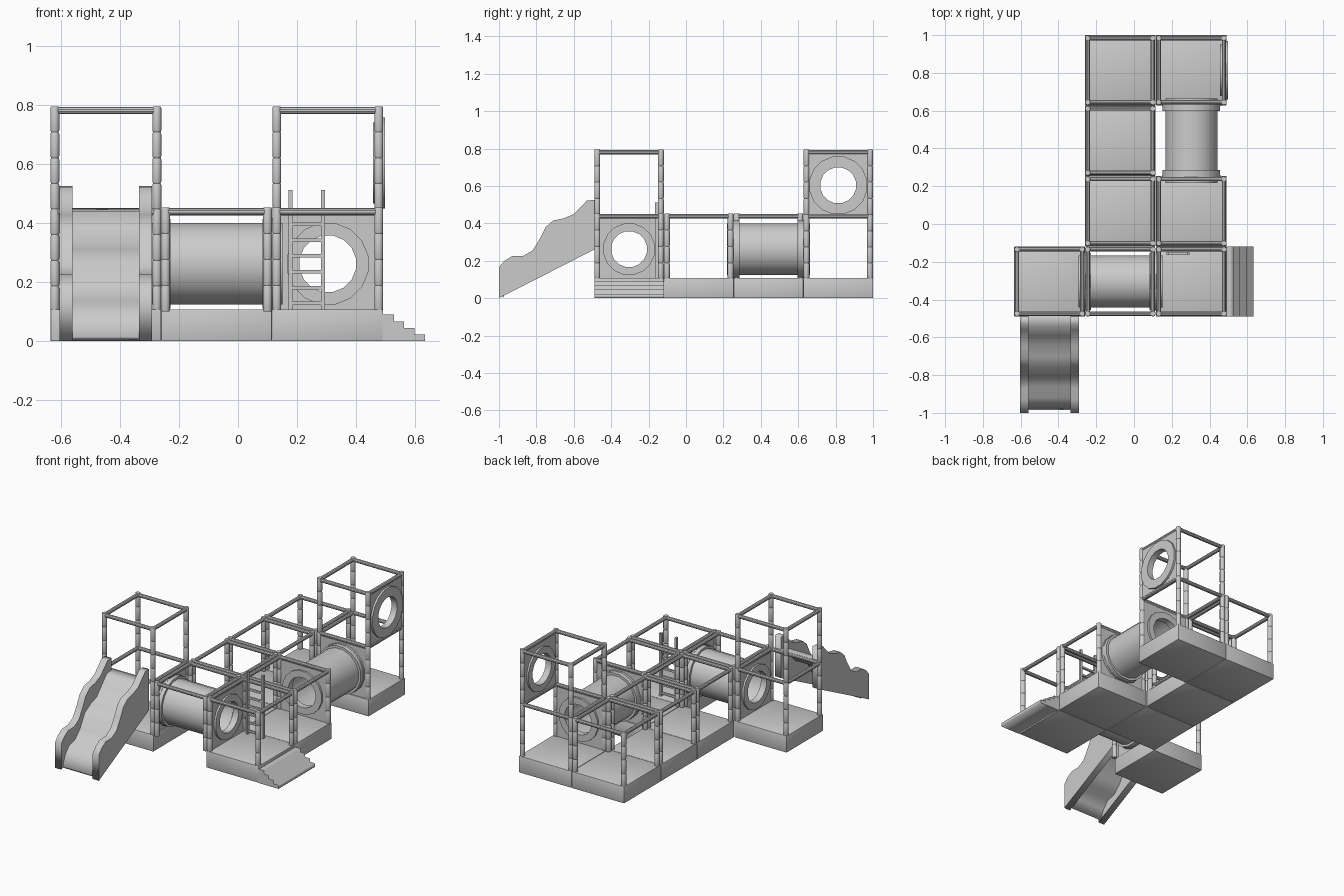
import bpy, bmesh
from math import pi, cos, sin, radians
from mathutils import Matrix, Vector

if "Cube" in bpy.data.objects:
    bpy.data.objects.remove(bpy.data.objects["Cube"])

COL = {'a': -0.447, 'b': -0.0725, 'c': 0.3035}      # cell centres in x
ROW = [-0.3045, 0.068, 0.441, 0.814]                # cell centres in y
HX, HY = 0.1725, 0.170                              # post offsets from cell centre
PAD_TOP, LOW, HIGH = 0.108, 0.452, 0.794


def finish(name, me, mat, smooth=True):
    ob = bpy.data.objects.new(name, me)
    ob.matrix_world = mat
    bpy.context.collection.objects.link(ob)
    if smooth:
        bpy.ops.object.select_all(action='DESELECT')
        ob.select_set(True)
        bpy.context.view_layer.objects.active = ob
        bpy.ops.object.shade_smooth_by_angle(angle=radians(35))
    return ob


def frame(n, loc):
    """Matrix whose local z is n, local y is world up."""
    n = Vector(n)
    y = Vector((0, 0, 1))
    m = Matrix((y.cross(n), y, n)).transposed().to_4x4()
    return Matrix.Translation(loc) @ m


def lathe(name, prof, segs, mat, caps=True):
    """Revolve (radius, height) points around local z."""
    bm = bmesh.new()
    rings = [[bm.verts.new((r * cos(2 * pi * (i + .5) / segs), r * sin(2 * pi * (i + .5) / segs), z))
              for i in range(segs)] for r, z in prof]
    for a, b in zip(rings, rings[1:]):
        for i in range(segs):
            j = (i + 1) % segs
            bm.faces.new((a[i], a[j], b[j], b[i]))
    if caps:
        bm.faces.new(rings[0][::-1])
        bm.faces.new(rings[-1])
    me = bpy.data.meshes.new(name)
    bm.to_mesh(me)
    bm.free()
    return finish(name, me, mat)


def box(name, lo, hi, bevel=0):
    bm = bmesh.new()
    bmesh.ops.create_cube(bm, size=1)
    lo, hi = Vector(lo), Vector(hi)
    bmesh.ops.scale(bm, vec=hi - lo, verts=bm.verts)
    if bevel:
        bmesh.ops.bevel(bm, geom=bm.edges[:], offset=bevel, segments=2, affect='EDGES', profile=0.5)
    me = bpy.data.meshes.new(name)
    bm.to_mesh(me)
    bm.free()
    return finish(name, me, Matrix.Translation((lo + hi) / 2), bool(bevel))


def plate(name, loops, depth, mat):
    """Extruded outline with holes, centred on its plane."""
    cu = bpy.data.curves.new(name, 'CURVE')
    cu.dimensions, cu.fill_mode, cu.extrude = '2D', 'BOTH', depth / 2
    for pts in loops:
        s = cu.splines.new('POLY')
        s.points.add(len(pts) - 1)
        for p, (x, y) in zip(s.points, pts):
            p.co = (x, y, 0, 1)
        s.use_cyclic_u = True
    ob = finish(name, cu, mat, False)
    bpy.ops.object.select_all(action='DESELECT')
    ob.select_set(True)
    bpy.context.view_layer.objects.active = ob
    bpy.ops.object.convert(target='MESH')
    return ob


def circle(r, n=16):
    return [(r * cos(2 * pi * (i + .5) / n), r * sin(2 * pi * (i + .5) / n)) for i in range(n)]


# padded post made of foam sleeves with pinched joints
def post(x, y, top):
    z0 = 0.1
    n = round((top - z0) / 0.086)
    h = (top - z0) / n
    prof = []
    for k in range(n):
        z = z0 + k * h
        prof += [(0.0135, z), (0.0158, z + 0.006), (0.0158, z + h - 0.006)]
    prof.append((0.0135, top))
    lathe("post", prof, 10, Matrix.Translation((x, y, 0)))


# four rails around a cell
def rails(cx, cy, z):
    for s in (-1, 1):
        lathe("rail_x", [(0.012, -HX), (0.012, HX)], 10, frame((1, 0, 0), (cx, cy + s * HY, z)))
        lathe("rail_y", [(0.012, -HY), (0.012, HY)], 10, frame((0, 1, 0), (cx + s * HX, cy, z)))


# cell = posts + rails + floor pad
for code in ("a0", "b0", "c0", "b1", "c1", "b2", "b3", "c3"):
    cx, cy = COL[code[0]], ROW[int(code[1])]
    tall = code in ("a0", "c3")
    for sx in (-1, 1):
        for sy in (-1, 1):
            post(cx + sx * HX, cy + sy * HY, HIGH if tall else LOW)
    rails(cx, cy, LOW - 0.014)
    if tall:
        rails(cx, cy, HIGH - 0.014)
    if code != "b0":
        box("floor_pad", (cx - .1872, cy - .186, 0), (cx + .1872, cy + .186, PAD_TOP), 0.004)


# square panel with a round opening and a trim ring on each side
def panel(n, loc, w, h):
    loc, n = Vector(loc), Vector(n)
    sq = [(-w, -h), (w, -h), (w, h), (-w, h)]
    hole = circle(0.097)
    plate("round_window_panel", [sq, hole], 0.016, frame(n, loc))
    plate("outer_trim_ring", [circle(0.157), hole], 0.013, frame(n, loc + n * 0.0145))
    plate("inner_trim_ring", [circle(0.14), hole], 0.012, frame(n, loc - n * 0.014))


MID = 0.262
PH = 0.165
panel((1, 0, 0), (COL['a'] + HX, ROW[0], MID), HY, PH)
panel((-1, 0, 0), (COL['c'] - HX, ROW[0], MID), HY, PH)
panel((0, 1, 0), (COL['c'], ROW[1] + HY, MID), HX, PH)
panel((0, -1, 0), (COL['c'], ROW[3] - HY, MID), HX, PH)
panel((1, 0, 0), (COL['c'] + HX, ROW[3], 0.603), HY, 0.175)


# crawl tubes with flanged ends
def tube(n, loc, half):
    a, b = half - 0.018, half - 0.047
    lathe("crawl_tube", [(.1, -a), (.155, -a), (.155, -b), (.14, -b),
                         (.14, b), (.155, b), (.155, a), (.1, a)], 16, frame(n, loc), False)


tube((1, 0, 0), (COL['b'], ROW[0], MID), (COL['c'] - COL['a']) / 2 - HX)
tube((0, 1, 0), (COL['c'], ROW[2], MID), (ROW[3] - ROW[1]) / 2 - HY)

# ladder
for x in (0.178, 0.288):
    box("ladder_rail", (x - .007, -.165, PAD_TOP), (x + .007, -.148, 0.512))
for i in range(6):
    z = 0.128 + i * 0.0535
    box("ladder_rung", (0.178, -.163, z - .006), (0.288, -.15, z + .006))

# entry steps
st = [(0.488, 0), (0.632, 0)]
for i in range(4):
    z = 0.0225 * (i + 1)
    st += [(0.632 - 0.035 * i, z), (0.632 - 0.035 * (i + 1), z)]
st[-1] = (0.488, 0.09)
plate("entry_steps", [st], 0.372, frame((0, -1, 0), (0, ROW[0], 0)))

# wavy slide walls and bed, drawn as (y, z) profiles
wall = [(-1, 0), (-.49, .26), (-.49, .525), (-.53, .522), (-.56, .49), (-.6, .45), (-.65, .428),
        (-.71, .415), (-.75, .38), (-.78, .32), (-.82, .255), (-.87, .226), (-.93, .225),
        (-.97, .2), (-1, .165)]
bed = [(-.48, .45), (-.54, .44), (-.59, .385), (-.64, .33), (-.7, .31), (-.76, .275), (-.81, .19),
       (-.86, .14), (-.92, .125), (-.96, .08), (-.985, .015)]
for x in (-0.581, -0.313):
    plate("slide_wall", [wall], 0.044, frame((1, 0, 0), (x, 0, 0)))
under = [(y + .008, z - .012) for y, z in reversed(bed)]
plate("slide_bed", [bed + under], 0.23, frame((1, 0, 0), (-0.447, 0, 0)))
